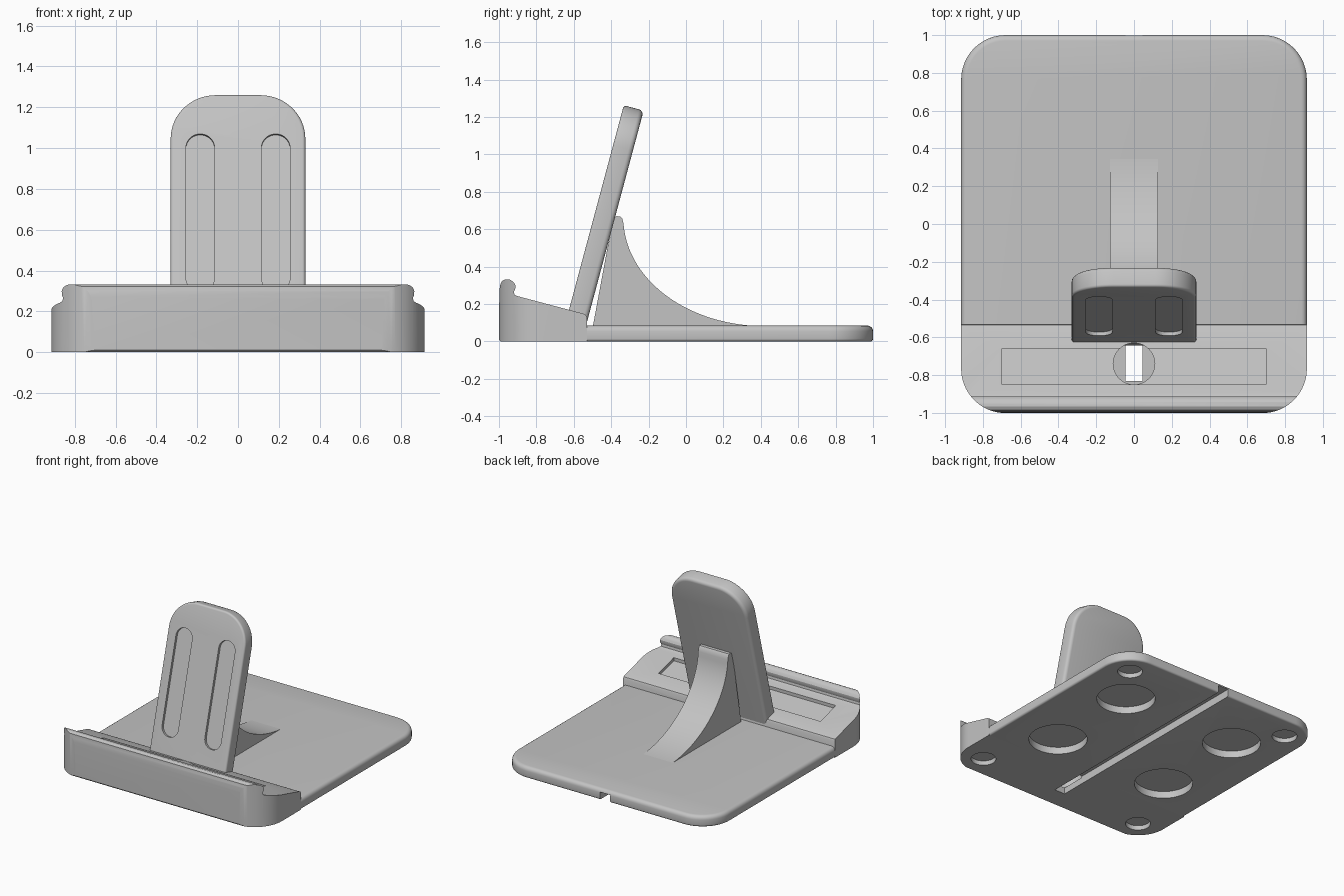
import bpy, bmesh
from math import cos, sin, pi, radians
from mathutils import Matrix, Vector

if "Cube" in bpy.data.objects:
    bpy.data.objects.remove(bpy.data.objects["Cube"])

grey = bpy.data.materials.new("light grey plastic")
grey.use_nodes = True
GREY = (0.55, 0.55, 0.55, 1)
grey.diffuse_color = GREY
grey.node_tree.nodes["Principled BSDF"].inputs["Base Color"].default_value = GREY

SIDE = Matrix(((0, 0, 1), (1, 0, 0), (0, 1, 0))).to_4x4()  # profile (y, z) swept along x


def rounded_rect(x0, y0, x1, y1, low=0.0, high=0.0, steps=12):
    """Counter-clockwise outline; low and high are the corner radii at y0 and y1."""
    pts = []
    corners = ((x1, y0, -1, 1, low, 3), (x1, y1, -1, -1, high, 0),
               (x0, y1, 1, -1, high, 1), (x0, y0, 1, 1, low, 2))
    for x, y, sx, sy, r, quarter in corners:
        if r == 0:
            pts.append((x, y))
            continue
        for i in range(steps + 1):
            a = (quarter + i / steps) * pi / 2
            pts.append((x + sx * r + r * cos(a), y + sy * r + r * sin(a)))
    return pts


def circle(x, y, r, n=48):
    return [(x + r * cos(2 * pi * i / n), y + r * sin(2 * pi * i / n)) for i in range(n)]


def prism(name, outline, w0, w1, matrix=Matrix(), bevel=None, skip=None):
    """Sweep an outline from w0 to w1; bevel = (bottom, top) rim widths, skip excludes edges."""
    bm = bmesh.new()
    face = bm.faces.new([bm.verts.new((u, v, w0)) for u, v in outline])
    moved = bmesh.ops.extrude_face_region(bm, geom=[face])["geom"]
    bmesh.ops.translate(bm, vec=(0, 0, w1 - w0),
                        verts=[g for g in moved if isinstance(g, bmesh.types.BMVert)])
    bmesh.ops.recalc_face_normals(bm, faces=bm.faces)
    for level, width in zip((w0, w1), bevel or ()):
        rim = [e for e in bm.edges if all(abs(v.co.z - level) < 1e-5 for v in e.verts)
               and not (skip and all(skip(v.co) for v in e.verts))]
        bmesh.ops.bevel(bm, geom=rim, offset=width, segments=4, profile=0.5,
                        affect='EDGES', clamp_overlap=True)
    bm.transform(matrix)
    mesh = bpy.data.meshes.new(name)
    bm.to_mesh(mesh)
    bm.free()
    mesh.materials.append(grey)
    ob = bpy.data.objects.new(name, mesh)
    bpy.context.collection.objects.link(ob)
    return ob


def combine(ob, cutters, operation='DIFFERENCE'):
    bpy.context.view_layer.objects.active = ob
    for cutter in cutters:
        mod = ob.modifiers.new("cut", 'BOOLEAN')
        mod.operation, mod.solver, mod.object = operation, 'EXACT', cutter
        bpy.ops.object.modifier_apply(modifier=mod.name)


W, SPLIT = 0.915, -0.53

# Flat base plate with softened rims
plate = prism("base_plate", rounded_rect(-W, SPLIT, W, 1, high=0.235), 0, 0.085,
              bevel=(0.015, 0.03), skip=lambda c: abs(c.y - SPLIT) < 1e-4)

# Front block: sloped shelf and rounded lip, trimmed to the rounded footprint
lip = [(-0.99, 0), (-1, 0.01), (-0.998, 0.27), (-0.994, 0.3), (-0.985, 0.322), (-0.965, 0.332),
       (-0.94, 0.33), (-0.922, 0.318), (-0.912, 0.3), (-0.913, 0.282), (-0.92, 0.266),
       (-0.917, 0.25), (-0.9, 0.242), (-0.55, 0.149), (-0.536, 0.142), (SPLIT, 0.13), (SPLIT, 0)]
block = prism("front_block", lip, -1, 1, SIDE)
footprint = prism("footprint", rounded_rect(-W, -1.001, W, 0, low=0.235, steps=20), -0.1, 0.5)
combine(block, [footprint], 'INTERSECT')

# Cable channel, pad recesses and foot recesses underneath
channel = prism("channel_cutter", rounded_rect(-0.045, -0.83, 0.045, 1.1), -0.1, 0.06)
pads = [prism("pad_cutter", circle(sx * 0.495, y, 0.21), -0.1, 0.055)
        for sx in (-1, 1) for y in (-0.26, 0.5)]
feet = {sy: [prism("foot_cutter", circle(sx * 0.725, sy * 0.82, 0.09, 32), -0.1, 0.035)
             for sx in (-1, 1)] for sy in (-1, 1)}
combine(plate, [channel] + pads + feet[1])

# Shelf recess parallel to the slope, with the round cable opening
slope = 0.093 / 0.35
shelf = lambda y: 0.242 - slope * (y + 0.9)
tray_profile = [(-0.85, shelf(-0.85) - 0.025), (-0.66, shelf(-0.66) - 0.025),
                (-0.66, 0.5), (-0.85, 0.5)]
tray = prism("tray_cutter", tray_profile, -0.7, 0.7, SIDE)
opening = prism("opening_cutter", circle(0, -0.74, 0.11), 0.05, 0.6)
combine(block, [channel, tray, opening] + feet[-1])

# Tilted back rest with two shallow grooves
tilt = Matrix.Translation(Vector((0, -0.537, 0.075))) @ Matrix.Rotation(radians(75), 4, 'X')
rest = prism("back_rest", rounded_rect(-0.33, 0, 0.33, 1.2, high=0.22, steps=16), 0, 0.11,
             tilt, bevel=(0.025, 0.015), skip=lambda c: c.y < 1e-4)
grooves = [prism("groove_cutter",
                 rounded_rect(s * 0.185 - 0.07, 0.2, s * 0.185 + 0.07, 1.0, 0.0699, 0.0699),
                 0.09, 0.2, tilt) for s in (-1, 1)]
combine(rest, grooves)

# Curved rib that braces the back rest
curve = [(0.42 - 0.755 * cos(a), 0.66 - 0.578 * sin(a))
         for a in (i / 28 * pi / 2 for i in range(1, 29))]
rib_profile = [(-0.5, 0.07), (-0.42, 0.5), (-0.385, 0.66), (-0.372, 0.67), (-0.35, 0.668),
               (-0.34, 0.655)] + curve + [(0.42, 0.07)]
rib = prism("support_rib", rib_profile, -0.128, 0.128, SIDE)

for cutter in [footprint, channel, tray, opening] + pads + feet[-1] + feet[1] + grooves:
    bpy.data.objects.remove(cutter)

# Smooth the rounded surfaces and keep the crisp edges
bpy.ops.object.select_all(action='DESELECT')
for ob in (plate, block, rest, rib):
    ob.select_set(True)
bpy.context.view_layer.objects.active = plate
bpy.ops.object.shade_smooth_by_angle(angle=radians(30))
